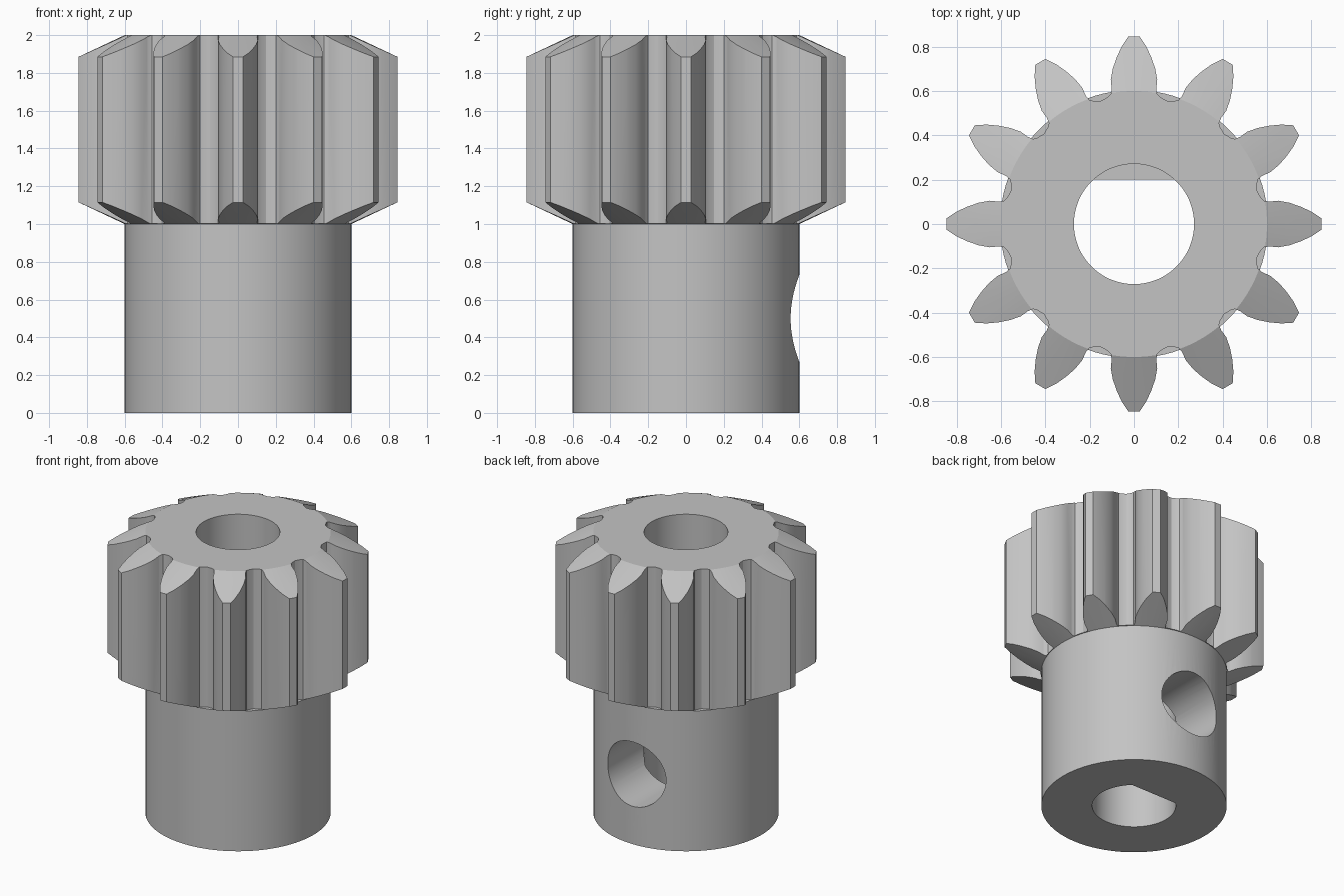
import bpy, bmesh
from math import radians, sin, cos, pi
from mathutils import Matrix, Vector

cube = bpy.data.objects.get("Cube")
if cube:
    bpy.data.objects.remove(cube, do_unlink=True)

TEETH = 12
HUB_R, TIP_R, BORE_R, SCREW_R = 0.6, 0.845, 0.271, 0.23

steel = bpy.data.materials.new("grey steel")
steel.use_nodes = True
GREY = (0.55, 0.55, 0.55, 1)
steel.diffuse_color = GREY
steel.node_tree.nodes["Principled BSDF"].inputs["Base Color"].default_value = GREY


def finish(name, bm):
    bmesh.ops.recalc_face_normals(bm, faces=bm.faces)
    mesh = bpy.data.meshes.new(name)
    bm.to_mesh(mesh)
    bm.free()
    mesh.materials.append(steel)
    obj = bpy.data.objects.new(name, mesh)
    bpy.context.collection.objects.link(obj)
    return obj


def lathe(name, profile, steps=96):
    """Solid of revolution about z from (radius, height) points."""
    bm = bmesh.new()
    rings = []
    for r, z in profile:
        angles = [2 * pi * (i + 0.5) / steps for i in range(steps)]
        rings.append([bm.verts.new((r * cos(a), r * sin(a), z)) for a in angles])
    for low, high in zip(rings, rings[1:]):
        for i in range(steps):
            j = (i + 1) % steps
            bm.faces.new((low[i], low[j], high[j], high[i]))
    bm.faces.new(rings[0])
    bm.faces.new(rings[-1])
    return finish(name, bm)


def prisms(name, outlines, z0, z1):
    """Upright prisms from flat outlines."""
    bm = bmesh.new()
    for outline in outlines:
        low = [bm.verts.new((p.x, p.y, z0)) for p in outline]
        high = [bm.verts.new((p.x, p.y, z1)) for p in outline]
        bm.faces.new(low)
        bm.faces.new(high)
        for i in range(len(low)):
            j = (i + 1) % len(low)
            bm.faces.new((low[i], low[j], high[j], high[i]))
    return finish(name, bm)


def cut(target, cutter):
    cutter.hide_render = True
    mod = target.modifiers.new("cut", 'BOOLEAN')
    mod.operation, mod.solver, mod.object = 'DIFFERENCE', 'EXACT', cutter
    bpy.context.view_layer.objects.active = target
    bpy.ops.object.modifier_apply(modifier=mod.name)
    bpy.data.objects.remove(cutter, do_unlink=True)


# Turned blank: plain hub below, gear rim with conical ends above
pinion = lathe("pinion_gear", [(HUB_R, 0), (HUB_R, 1), (TIP_R, 1.115),
                               (TIP_R, 1.885), (HUB_R, 2)])

# Gaps between teeth: one flank (radius, half width), mirrored across the gap
flank = [Vector(p) for p in ((0.95, 0.02), (0.845, 0.026), (0.80, 0.056),
                             (0.75, 0.079), (0.70, 0.096), (0.65, 0.105),
                             (0.61, 0.101), (0.585, 0.105), (0.571, 0.12))]
half = pi / TEETH
to_gap = Matrix.Rotation(-half, 2)
near = [to_gap @ p for p in flank]
gap = near + [Vector((0.575, 0))] + [Vector((p.x, -p.y)) for p in reversed(near)]
gaps = [[Matrix.Rotation(half * (2 * k + 1), 2) @ p for p in gap]
        for k in range(TEETH)]
cut(pinion, prisms("tooth_gaps", gaps, 1.002, 2.1))

# Shaft bore, D-shaped through the hub and round through the gear
bore = lathe("bore", [(BORE_R, -0.1), (BORE_R, 2.1)])
flat = [Vector(p) for p in ((-0.5, 0.2), (0.5, 0.2), (0.5, 0.5), (-0.5, 0.5))]
cut(bore, prisms("bore_flat", [flat], -0.2, 1))
cut(pinion, bore)

# Set screw hole through the back of the hub
screw = lathe("screw_hole", [(SCREW_R, 0), (SCREW_R, 1)], 64)
screw.data.transform(Matrix.Translation((0, 0, 0.5)) @ Matrix.Rotation(radians(-90), 4, 'X'))
cut(pinion, screw)

bpy.ops.object.select_all(action='DESELECT')
pinion.select_set(True)
bpy.context.view_layer.objects.active = pinion
bpy.ops.object.shade_smooth_by_angle(angle=radians(22))
